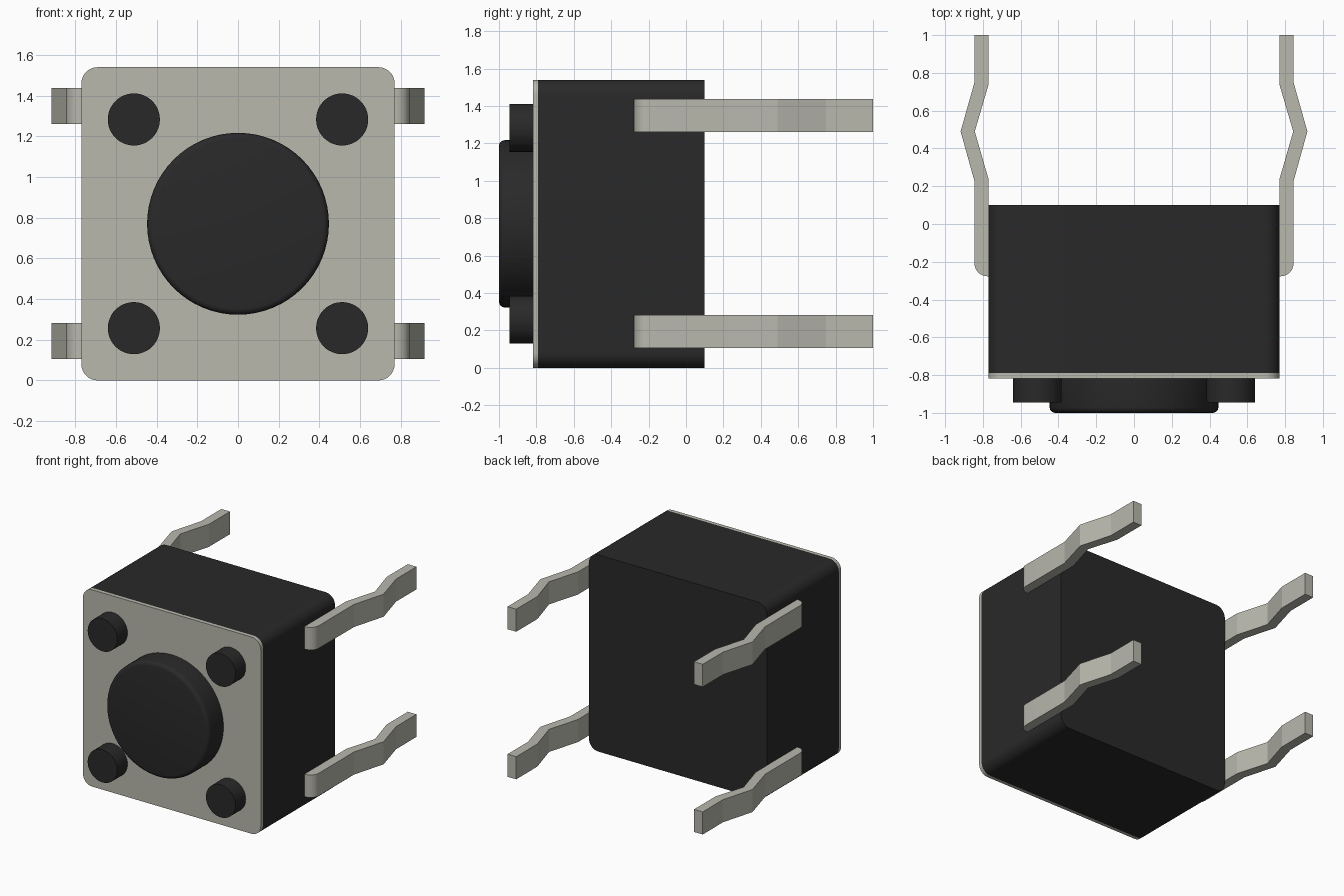
import bpy, bmesh, math
from mathutils import Vector

if "Cube" in bpy.data.objects:
    bpy.data.objects.remove(bpy.data.objects["Cube"])


def material(name, color):
    m = bpy.data.materials.new(name)
    m.diffuse_color = (*color, 1)
    m.use_nodes = True
    m.node_tree.nodes["Principled BSDF"].inputs["Base Color"].default_value = m.diffuse_color
    return m


BLACK = material("black_plastic", (0.022, 0.022, 0.022))
METAL = material("metal", (0.48, 0.48, 0.42))


def prism(name, points, offset, mat, rim=0.0):
    """Extrude a closed 3D outline by offset; optionally round the far rim."""
    bm = bmesh.new()
    base = bm.faces.new([bm.verts.new(p) for p in points])
    out = bmesh.ops.extrude_face_region(bm, geom=[base], use_keep_orig=True)["geom"]
    bmesh.ops.translate(bm, vec=offset, verts=[v for v in out if isinstance(v, bmesh.types.BMVert)])
    if rim:
        far = [f for f in out if isinstance(f, bmesh.types.BMFace)][0]
        bmesh.ops.bevel(bm, geom=list(far.edges), offset=rim, segments=4,
                        profile=0.5, affect='EDGES')
    bmesh.ops.recalc_face_normals(bm, faces=bm.faces)
    mesh = bpy.data.meshes.new(name)
    bm.to_mesh(mesh)
    bm.free()
    obj = bpy.data.objects.new(name, mesh)
    bpy.context.collection.objects.link(obj)
    mesh.materials.append(mat)
    bpy.ops.object.select_all(action='DESELECT')
    obj.select_set(True)
    bpy.context.view_layer.objects.active = obj
    bpy.ops.object.shade_smooth_by_angle(angle=math.radians(30) if rim else math.radians(14))
    return obj


def arc(cx, cy, r, start, end, n):
    return [(cx + r * math.cos(math.radians(start + (end - start) * i / n)),
             cy + r * math.sin(math.radians(start + (end - start) * i / n))) for i in range(n + 1)]


def rounded_square(y, half=0.77, r=0.08):
    pts = []
    for k, (sx, sz) in enumerate([(1, 1), (-1, 1), (-1, -1), (1, -1)]):
        pts += arc(sx * (half - r), half + sz * (half - r), r, 90 * k, 90 * k + 90, 8)
    return [(x, y, z) for x, z in pts]


def cylinder(name, x, z, r, y0, y1, rim=0.0, n=64):
    pts = [(px, y0, pz) for px, pz in arc(x, z, r, 0, 360, n)[:-1]]
    return prism(name, pts, Vector((0, y1 - y0, 0)), BLACK, rim)


# Housing and front cover plate
prism("housing", rounded_square(0.10), Vector((0, -0.89, 0)), BLACK)
prism("cover_plate", rounded_square(-0.79), Vector((0, -0.028, 0)), METAL)

# Push button and four corner posts
cylinder("push_button", 0, 0.77, 0.447, -0.815, -1.0, rim=0.03)
for sx in (-1, 1):
    for z in (0.257, 1.283):
        cylinder("corner_post", sx * 0.512, z, 0.128, -0.815, -0.945, n=48)

# Four kinked terminal legs with a rounded front bend
inner = [(0.77, 1.0), (0.77, 0.738), (0.843, 0.49), (0.77, 0.237), (0.77, -0.277)]
outer = [(0.845, 0.228), (0.918, 0.49), (0.845, 0.748), (0.845, 1.0)]
leg_profile = inner + arc(0.775, -0.207, 0.07, -90, 0, 8) + outer
for sx in (-1, 1):
    for z in (0.105, 1.26):
        prism("terminal_leg", [(sx * x, y, z) for x, y in leg_profile], Vector((0, 0, 0.177)), METAL)
